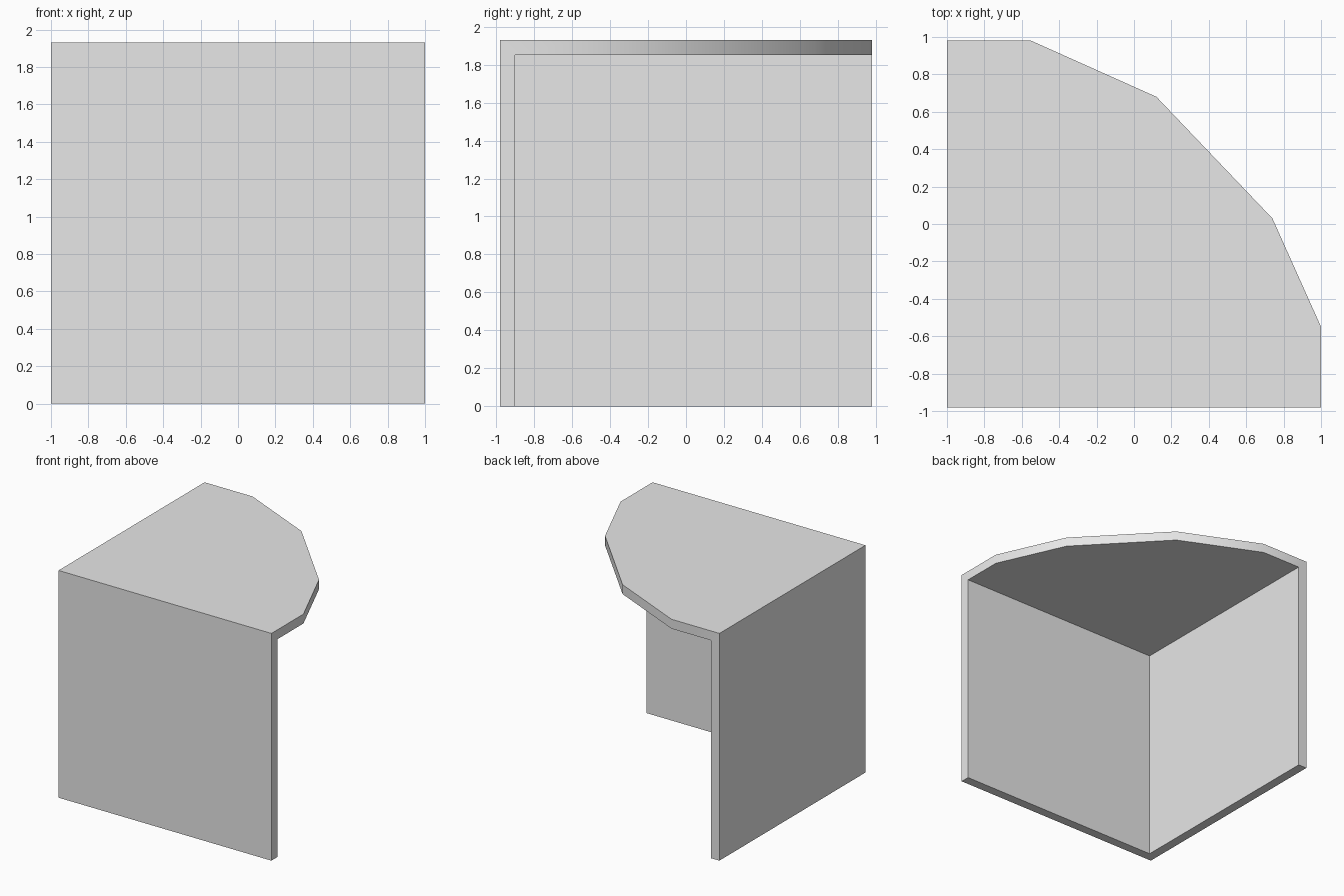
import bpy
import bmesh

default = bpy.data.objects.get("Cube")
if default:
    bpy.data.objects.remove(default, do_unlink=True)

HEIGHT = 1.93
THICK = 0.08

# Single plain grey
grey = bpy.data.materials.new("light_grey")
grey.use_nodes = True
colour = (0.8, 0.8, 0.8, 1.0)
grey.diffuse_color = colour
grey.node_tree.nodes["Principled BSDF"].inputs["Base Color"].default_value = colour


def prism(name, outline, z0, z1):
    """Extrude a counter-clockwise outline from z0 to z1."""
    bm = bmesh.new()
    base = bm.faces.new([bm.verts.new((x, y, z0)) for x, y in outline])
    ext = bmesh.ops.extrude_face_region(bm, geom=[base])
    top = [v for v in ext["geom"] if isinstance(v, bmesh.types.BMVert)]
    bmesh.ops.translate(bm, verts=top, vec=(0, 0, z1 - z0))
    bmesh.ops.recalc_face_normals(bm, faces=bm.faces)
    mesh = bpy.data.meshes.new(name)
    bm.to_mesh(mesh)
    bm.free()
    obj = bpy.data.objects.new(name, mesh)
    obj.data.materials.append(grey)
    bpy.context.collection.objects.link(obj)
    return obj


# Quarter-round corner block, full height
outline = [(-1, -0.98), (1, -0.98), (1, -0.55), (0.74, 0.03),
           (0.12, 0.68), (-0.55, 0.98), (-1, 0.98)]
table = prism("corner_table", outline, 0, HEIGHT)

# Hollow out the space under the top, leaving two walls and the slab
x0, y0 = -1 + THICK, -0.98 + THICK
cutter = prism("leg_space_cutter", [(x0, y0), (2, y0), (2, 2), (x0, 2)],
               -0.5, HEIGHT - THICK)
cutter.hide_render = True
cut = table.modifiers.new("leg_space", 'BOOLEAN')
cut.operation = 'DIFFERENCE'
cut.solver = 'EXACT'
cut.object = cutter

bpy.ops.object.select_all(action='DESELECT')
table.select_set(True)
bpy.context.view_layer.objects.active = table
bpy.ops.object.modifier_apply(modifier=cut.name)
bpy.data.objects.remove(cutter, do_unlink=True)

# Soft rim, crisp corners
bpy.ops.object.shade_smooth_by_angle()
